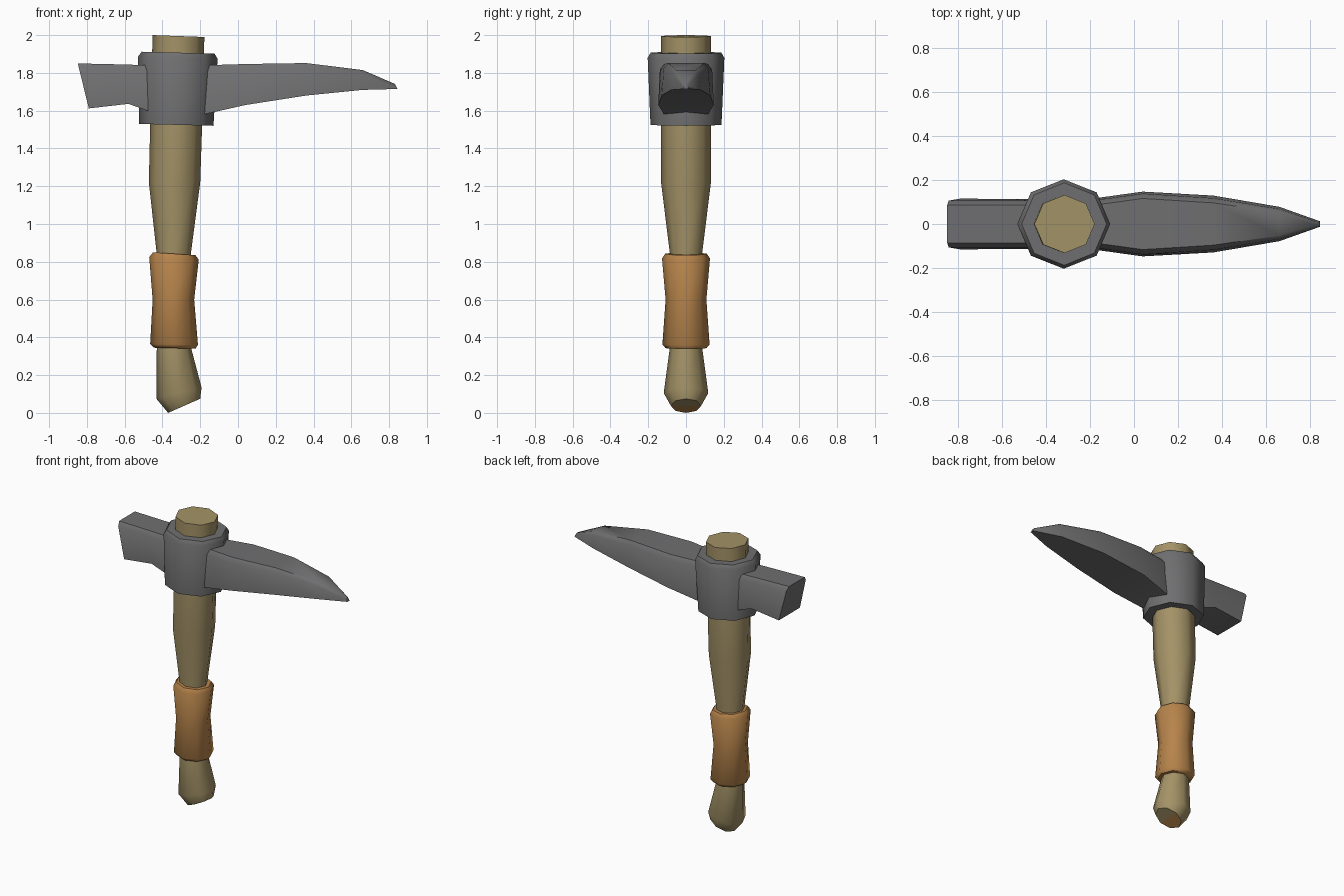
import bpy, bmesh, math

if "Cube" in bpy.data.objects:
    bpy.data.objects.remove(bpy.data.objects["Cube"])


def material(name, rgb):
    mat = bpy.data.materials.new(name)
    mat.use_nodes = True
    mat.diffuse_color = (*rgb, 1)
    mat.node_tree.nodes["Principled BSDF"].inputs["Base Color"].default_value = (*rgb, 1)
    return mat


wood = material("pale wood", (0.37, 0.29, 0.135))
leather = material("tan leather", (0.47, 0.23, 0.07))
steel = material("grey steel", (0.16, 0.16, 0.165))


def loft(name, rings, mats, end_fan=False):
    """Skin a list of equal-length rings and close both ends."""
    bm = bmesh.new()
    loops = [[bm.verts.new(p) for p in ring] for ring in rings]
    n = len(loops[0])
    for a, b in zip(loops, loops[1:]):
        for i in range(n):
            j = (i + 1) % n
            bm.faces.new((a[i], a[j], b[j], b[i]))
    bm.faces.new(loops[-1])
    cap = bm.faces.new(loops[0][::-1])
    if end_fan:
        # stained lower half of the butt
        middle = cap.calc_center_median().x
        for f in bmesh.ops.poke(bm, faces=[cap])["faces"]:
            f.material_index = int(f.calc_center_median().x < middle)
    bmesh.ops.recalc_face_normals(bm, faces=bm.faces[:])
    mesh = bpy.data.meshes.new(name)
    bm.to_mesh(mesh)
    bm.free()
    for m in mats:
        mesh.materials.append(m)
    obj = bpy.data.objects.new(name, mesh)
    bpy.context.collection.objects.link(obj)
    bpy.ops.object.select_all(action="DESELECT")
    obj.select_set(True)
    bpy.context.view_layer.objects.active = obj
    bpy.ops.object.shade_smooth_by_angle(angle=math.radians(50))
    return obj


def octagon(x0, z0, x1, z1, ry):
    """Eight-sided ring, tilted from its left point to its right point."""
    ring = []
    for i in range(8):
        c, s = math.cos(i * math.pi / 4), math.sin(i * math.pi / 4)
        ring.append(((x0 + x1) / 2 + (x1 - x0) / 2 * c, ry * s,
                     (z0 + z1) / 2 + (z1 - z0) / 2 * c))
    return ring


def blade(xt, zt, xb, zb, wt, wb, bev):
    """Flat-bottomed section with chamfered top edges."""
    k = bev / (zt - zb)
    xs, ws = xt + (xb - xt) * k, wt + (wb - wt) * k
    half = [(xb, wb, zb), (xs, ws, zt - bev), (xt, wt - bev * 0.7, zt)]
    return half + [(x, -y, z) for x, y, z in reversed(half)]


# Wooden handle with a slanted butt
loft("handle", [octagon(*s) for s in (
    (-0.37, 0.0, -0.20, 0.075, 0.08),
    (-0.432, 0.075, -0.193, 0.135, 0.118),
    (-0.43, 0.35, -0.25, 0.35, 0.085),
    (-0.43, 0.84, -0.25, 0.84, 0.085),
    (-0.472, 1.22, -0.20, 1.22, 0.132),
    (-0.465, 1.52, -0.19, 1.52, 0.132),
    (-0.452, 2.0, -0.178, 1.99, 0.132))], [wood, leather], end_fan=True)

# Leather grip with rounded rims
loft("grip", [octagon(*s) for s in (
    (-0.445, 0.345, -0.225, 0.34, 0.108),
    (-0.465, 0.365, -0.212, 0.36, 0.125),
    (-0.452, 0.60, -0.232, 0.60, 0.108),
    (-0.47, 0.825, -0.208, 0.81, 0.127),
    (-0.45, 0.85, -0.225, 0.835, 0.11))], [leather])

# Steel collar
loft("collar", [octagon(*s) for s in (
    (-0.523, 1.53, -0.13, 1.52, 0.188),
    (-0.53, 1.885, -0.108, 1.875, 0.203),
    (-0.51, 1.912, -0.124, 1.902, 0.187))], [steel])

# Long pointed pick
loft("pick", [blade(*s) for s in (
    (-0.25, 1.838, -0.25, 1.56, 0.10, 0.10, 0.03),
    (-0.12, 1.842, -0.17, 1.583, 0.115, 0.118, 0.03),
    (0.04, 1.847, 0.04, 1.63, 0.137, 0.147, 0.03),
    (0.36, 1.852, 0.36, 1.68, 0.115, 0.129, 0.027),
    (0.66, 1.815, 0.66, 1.71, 0.066, 0.078, 0.02),
    (0.83, 1.742, 0.845, 1.715, 0.008, 0.012, 0.004))], [steel])

# Short blunt hammer end
loft("hammer_end", [blade(*s) for s in (
    (-0.848, 1.85, -0.79, 1.612, 0.105, 0.115, 0.028),
    (-0.58, 1.844, -0.58, 1.636, 0.106, 0.114, 0.028),
    (-0.48, 1.84, -0.48, 1.60, 0.106, 0.114, 0.028),
    (-0.35, 1.838, -0.35, 1.56, 0.10, 0.10, 0.028))], [steel])
